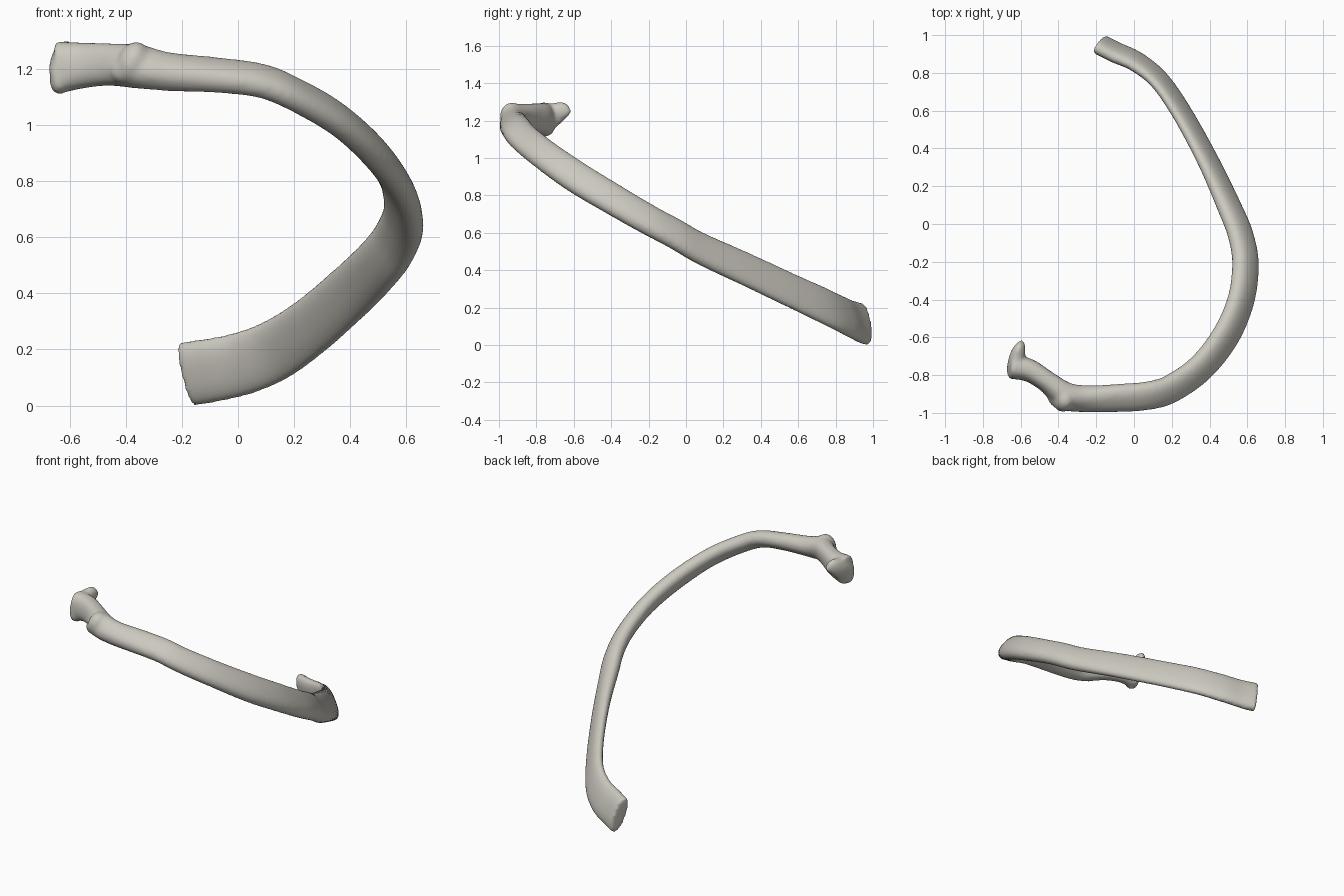
import bpy, bmesh, math
from mathutils import Vector, Matrix

cube = bpy.data.objects.get("Cube")
if cube:
    bpy.data.objects.remove(cube, do_unlink=True)

bone = bpy.data.materials.new("bone grey")
bone.use_nodes = True
colour = (0.60, 0.58, 0.52, 1)
bone.diffuse_color = colour
bone.node_tree.nodes["Principled BSDF"].inputs["Base Color"].default_value = colour

# Stations along the shaft: x, y, z, half height, half thickness, inward lean
STATIONS = [
    (-.184, .953, .112, .118, .045, 16), (-.1, .91, .125, .117, .043, 17),
    (.015, .857, .15, .115, .04, 18), (.137, .757, .20, .11, .036, 20),
    (.262, .575, .285, .104, .036, 22), (.40, .32, .405, .1, .04, 24),
    (.51, .08, .515, .095, .048, 28), (.565, -.06, .595, .092, .05, 32),
    (.59, -.21, .675, .09, .052, 36), (.567, -.40, .785, .09, .052, 38),
    (.487, -.59, .9, .09, .052, 42), (.355, -.76, 1.02, .085, .05, 48),
    (.2, -.87, 1.11, .082, .05, 55), (.08, -.908, 1.158, .08, .05, 60),
    (-.08, -.921, 1.178, .078, .053, 60), (-.25, -.925, 1.19, .073, .06, 50),
    (-.36, -.91, 1.208, .078, .066, 30), (-.46, -.835, 1.215, .076, .056, 10),
    (-.555, -.775, 1.212, .082, .06, 5), (-.645, -.755, 1.205, .094, .066, 0),
]
STEPS, SIDES = 6, 32


def catmull(a, b, c, d, t):
    return tuple(.5 * (2 * q + (r - p) * t + (2 * p - 5 * q + 4 * r - s) * t * t
                       + (3 * q - p - 3 * r + s) * t ** 3)
                 for p, q, r, s in zip(a, b, c, d))


def smooth_path(stations):
    path, last = [], len(stations) - 1
    for i in range(last):
        four = [stations[max(0, min(last, i + k))] for k in (-1, 0, 1, 2)]
        path += [catmull(*four, s / STEPS) for s in range(STEPS)]
    return path + [stations[-1]]


def squash(v, power=.85):
    return math.copysign(abs(v) ** power, v)


def sweep(bm, path):
    """Skin oval sections, top edge leaning inward, along the path."""
    points = [Vector(p[:3]) for p in path]
    rings = []
    for i, (centre, station) in enumerate(zip(points, path)):
        tangent = (points[min(i + 1, len(points) - 1)] - points[max(i - 1, 0)]).normalized()
        outward = Vector((0, 0, 1)).cross(tangent).normalized()
        up = tangent.cross(outward)
        half, thick, lean = station[3], station[4], math.radians(station[5])
        tall = up * math.cos(lean) - outward * math.sin(lean)
        wide = outward * math.cos(lean) + up * math.sin(lean)
        ring = []
        for k in range(SIDES):
            a = math.tau * k / SIDES
            ring.append(bm.verts.new(centre + tall * half * squash(math.cos(a))
                                     + wide * thick * squash(math.sin(a))))
        rings.append(ring)
    for r, s in zip(rings, rings[1:]):
        for k in range(SIDES):
            n = (k + 1) % SIDES
            bm.faces.new((r[k], r[n], s[n], s[k]))
    bm.faces.new(rings[0][::-1])
    bm.faces.new(rings[-1])


def knob(bm, centre, radii, turn=(0, 0, 0)):
    matrix = Matrix.Translation(centre)
    for axis, angle in zip("ZYX", turn):
        matrix = matrix @ Matrix.Rotation(math.radians(angle), 4, axis)
    bmesh.ops.create_uvsphere(bm, u_segments=24, v_segments=14, radius=1,
                              matrix=matrix @ Matrix.Diagonal((*radii, 1)))


bm = bmesh.new()
sweep(bm, smooth_path(STATIONS))
# Tubercle at the bend
knob(bm, (-.375, -.93, 1.222), (.055, .065, .078), (0, 20, 0))
knob(bm, (-.41, -.92, 1.19), (.045, .05, .045))
# Flared head with its pointed inner tip
knob(bm, (-.626, -.722, 1.222), (.04, .115, .062), (-15, 0, 30))
knob(bm, (-.606, -.685, 1.25), (.03, .072, .046), (-10, 0, 0))
knob(bm, (-.637, -.775, 1.16), (.035, .05, .052))
bmesh.ops.recalc_face_normals(bm, faces=bm.faces)

mesh = bpy.data.meshes.new("rib_bone")
bm.to_mesh(mesh)
bm.free()
mesh.materials.append(bone)
rib = bpy.data.objects.new("rib_bone", mesh)
bpy.context.collection.objects.link(rib)

# Fuse the parts into one soft organic surface
fuse = rib.modifiers.new("fuse", 'REMESH')
fuse.mode = 'VOXEL'
fuse.voxel_size = .011
fuse.use_smooth_shade = True
soften = rib.modifiers.new("soften", 'SMOOTH')
soften.factor = .5
soften.iterations = 8
